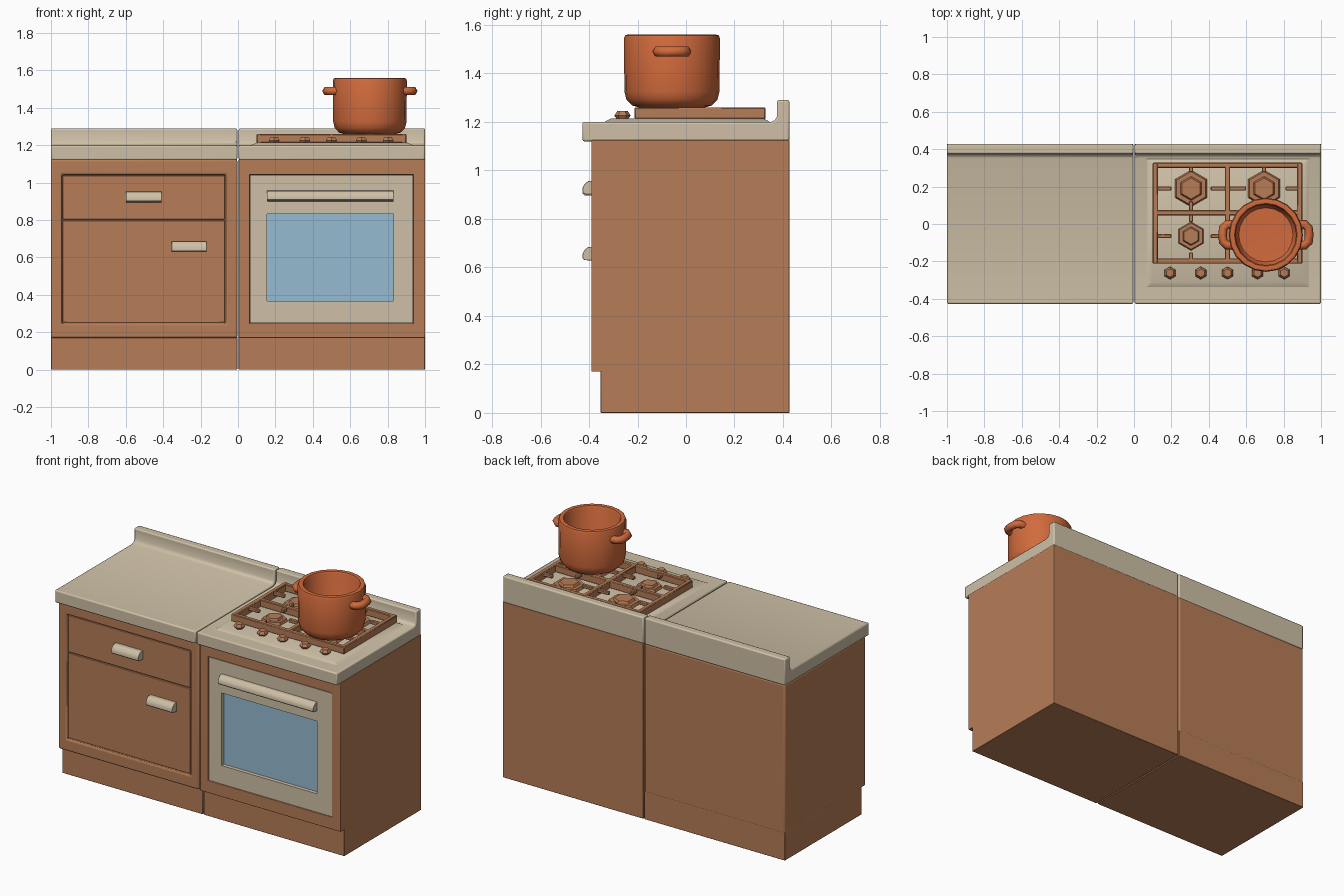
import bpy, bmesh, math
from mathutils import Matrix, Vector

cube = bpy.data.objects.get("Cube")
if cube:
    bpy.data.objects.remove(cube, do_unlink=True)


def material(name, rgb):
    m = bpy.data.materials.new(name)
    m.use_nodes = True
    m.diffuse_color = (*rgb, 1)
    m.node_tree.nodes["Principled BSDF"].inputs["Base Color"].default_value = (*rgb, 1)
    return m


WOOD = material("warm_wood", (0.47, 0.205, 0.095))
CREAM = material("cream", (0.62, 0.53, 0.385))
GLASS = material("blue_glass", (0.30, 0.50, 0.64))
POT = material("orange_enamel", (0.64, 0.145, 0.045))


def finish(name, bm, mats, bevel=0, segments=2):
    bmesh.ops.recalc_face_normals(bm, faces=bm.faces)
    mesh = bpy.data.meshes.new(name)
    bm.to_mesh(mesh)
    bm.free()
    for m in mats:
        mesh.materials.append(m)
    ob = bpy.data.objects.new(name, mesh)
    bpy.context.collection.objects.link(ob)
    if bevel:
        mod = ob.modifiers.new("Bevel", "BEVEL")
        mod.width, mod.segments = bevel, segments
        mod.limit_method = "ANGLE"
    bpy.ops.object.select_all(action="DESELECT")
    ob.select_set(True)
    bpy.context.view_layer.objects.active = ob
    bpy.ops.object.shade_smooth_by_angle(angle=math.radians(35))
    return ob


def add_box(bm, x0, x1, y0, y1, z0, z1):
    size = Matrix.Diagonal((x1 - x0, y1 - y0, z1 - z0, 1))
    mid = Matrix.Translation(((x0 + x1) / 2, (y0 + y1) / 2, (z0 + z1) / 2))
    return bmesh.ops.create_cube(bm, size=1, matrix=mid @ size)["verts"]


def box(name, mat, bounds, bevel=0):
    bm = bmesh.new()
    add_box(bm, *bounds)
    return finish(name, bm, [mat], bevel)


def opening(bm, x0, x1, z0, z1, y):
    """Sink a rectangular recess into the front face and return its floor."""
    face = min(bm.faces, key=lambda f: f.calc_center_median().y)
    for depth in (face.calc_center_median().y, y):
        bmesh.ops.inset_individual(bm, faces=[face], thickness=0.005)
        c = face.calc_center_median()
        for v in face.verts:
            v.co = (x0 if v.co.x < c.x else x1, depth, z0 if v.co.z < c.z else z1)
    return face


def extrude_x(name, mat, profile, x0, x1, bevel=0):
    """Sweep a (y, z) outline along x."""
    bm = bmesh.new()
    face = bm.faces.new([bm.verts.new((x0, y, z)) for y, z in profile])
    new = bmesh.ops.extrude_face_region(bm, geom=[face])["geom"]
    bmesh.ops.translate(bm, vec=(x1 - x0, 0, 0),
                        verts=[v for v in new if isinstance(v, bmesh.types.BMVert)])
    return finish(name, bm, [mat], bevel)


def add_cone(bm, x, y, z0, z1, r0, r1, sides):
    bmesh.ops.create_cone(bm, cap_ends=True, segments=sides, radius1=r0, radius2=r1,
                          depth=z1 - z0, matrix=Matrix.Translation((x, y, (z0 + z1) / 2)))


BACK = 0.427
# Two carcasses with recessed fronts, plinths and worktops
worktop = [(-BACK, 1.12), (-BACK, 1.2), (0.35, 1.2), (0.366, 1.206), (0.375, 1.222),
           (0.375, 1.29), (BACK, 1.29), (BACK, 1.12)]
for unit, x0, x1, depth, round_edge in (("cabinet", -1, -0.004, -0.37, 0.014),
                                        ("oven", 0.004, 1, -0.355, 0.003)):
    bm = bmesh.new()
    add_box(bm, x0, x1, -0.39, BACK, 0.17, 1.125)
    opening(bm, x0 + 0.058, x1 - 0.062, 0.247, 1.043, depth)
    finish(unit + "_carcass", bm, [WOOD], round_edge, 3)
    box(unit + "_plinth", WOOD, (x0, x1, -0.352, BACK, 0, 0.18), 0.003)
    extrude_x(unit + "_worktop", CREAM, worktop, x0, x1, 0.008)

# Drawer and door fronts
box("drawer_front", WOOD, (-0.937, -0.071, -0.381, -0.36, 0.803, 1.038), 0.003)
box("cabinet_door", WOOD, (-0.937, -0.071, -0.381, -0.36, 0.252, 0.797), 0.003)

# Oven door with a sunken window
bm = bmesh.new()
add_box(bm, 0.064, 0.935, -0.386, -0.34, 0.25, 1.04)
opening(bm, 0.155, 0.832, 0.368, 0.833, -0.362).material_index = 1
finish("oven_door", bm, [CREAM, GLASS])

# Pull handles
for name, x0, x1, z in (("drawer_handle", -0.6, -0.408, 0.895),
                        ("cabinet_handle", -0.355, -0.168, 0.628),
                        ("oven_handle", 0.155, 0.832, 0.9)):
    grip = [(-0.375, 0), (-0.418, 0.002), (-0.427, 0.01), (-0.427, 0.026),
            (-0.42, 0.042), (-0.404, 0.056), (-0.375, 0.058)]
    extrude_x(name, CREAM, [(y, z + h) for y, h in grip], x0, x1, 0.002)

# Raised hob plate with sloping edges
bm = bmesh.new()
verts = add_box(bm, 0.065, 0.94, -0.34, 0.35, 1.19, 1.214)
for v in verts:
    if v.co.z > 1.2:
        v.co.x += math.copysign(0.035, 0.5 - v.co.x)
        v.co.y += math.copysign(0.03, -v.co.y)
    else:
        v.co.z = 1.198
finish("hob_plate", bm, [CREAM])

# Pan grate: frame, cross bars and prongs pointing at each burner
LEFT, MID, RIGHT = 0.1, 0.5, 0.9
FRONT, CROSS, REAR = -0.212, 0.06, 0.328
W = 0.028
bm = bmesh.new()


def bar(x0, x1, y0, y1, z0=1.212, z1=1.26):
    add_box(bm, x0, x1, y0, y1, z0, z1)


for x in (LEFT, MID - W / 2, RIGHT - W):
    bar(x, x + W, FRONT, REAR)
for y in (FRONT, CROSS - W / 2, REAR - W):
    bar(LEFT, RIGHT, y, y + W, 1.213, 1.259)
burners = [(x, y) for x in (0.305, 0.695) for y in (-0.065, 0.19)]
for bx, by in burners:
    xa, xb = (LEFT, MID) if bx < MID else (MID, RIGHT)
    ya, yb = (FRONT, CROSS) if by < CROSS else (CROSS, REAR)
    for a, b in ((xa, xa + 0.11), (xb - 0.1, xb)):
        bar(a + 0.01, b - 0.01, by - 0.011, by + 0.011, 1.235, 1.257)
    for a, b in ((ya, ya + 0.07), (yb - 0.06, yb)):
        bar(bx - 0.011, bx + 0.011, a + 0.01, b - 0.01, 1.235, 1.257)
finish("pan_grate", bm, [WOOD], 0.004, 1)

# Six-sided burners
for i, (x, y) in enumerate(burners):
    r = 0.078 if i == 0 else 0.1
    bm = bmesh.new()
    add_cone(bm, x, y, 1.21, 1.232, r, r * 0.9, 6)
    add_cone(bm, x, y, 1.23, 1.246, r * 0.66, r * 0.56, 6)
    finish(f"burner_{i + 1}", bm, [WOOD])

# Control knobs
for i, x in enumerate((0.193, 0.357, 0.5, 0.66, 0.803)):
    bm = bmesh.new()
    add_cone(bm, x, -0.262, 1.21, 1.226, 0.022, 0.034, 6)
    add_cone(bm, x, -0.262, 1.226, 1.244, 0.034, 0.022, 6)
    finish(f"knob_{i + 1}", bm, [WOOD])

# Cooking pot turned from a profile
CENTRE = Vector((0.705, -0.058, 0))
profile = [(0, 1.258), (0.13, 1.258), (0.165, 1.268), (0.188, 1.292), (0.196, 1.325),
           (0.198, 1.545), (0.193, 1.557), (0.183, 1.56), (0.168, 1.557), (0.162, 1.545),
           (0.16, 1.33), (0.145, 1.305), (0, 1.3)]
bm = bmesh.new()
ring = [bm.verts.new((r, 0, z)) for r, z in profile]
edges = [bm.edges.new(pair) for pair in zip(ring, ring[1:])]
bmesh.ops.spin(bm, geom=ring + edges, cent=(0, 0, 0), axis=(0, 0, 1),
               angle=math.tau, steps=20)
bmesh.ops.remove_doubles(bm, verts=bm.verts, dist=0.0005)
bmesh.ops.translate(bm, verts=bm.verts, vec=CENTRE)
finish("cooking_pot", bm, [POT])

# Pot handles bent around either side
for side, name in ((1, "left"), (-1, "right")):
    curve = bpy.data.curves.new(f"pot_handle_{name}", "CURVE")
    curve.dimensions = "3D"
    curve.bevel_depth, curve.bevel_resolution = 0.024, 1
    path = [(0.175, -0.056), (0.207, -0.056), (0.228, -0.036), (0.231, 0),
            (0.228, 0.036), (0.207, 0.056), (0.175, 0.056)]
    spline = curve.splines.new("POLY")
    spline.points.add(len(path) - 1)
    for p, (x, y) in zip(spline.points, path):
        p.co = (CENTRE.x + side * x, CENTRE.y + y, 1.49, 1)
    spline.use_smooth = True
    curve.materials.append(POT)
    bpy.context.collection.objects.link(bpy.data.objects.new(curve.name, curve))
